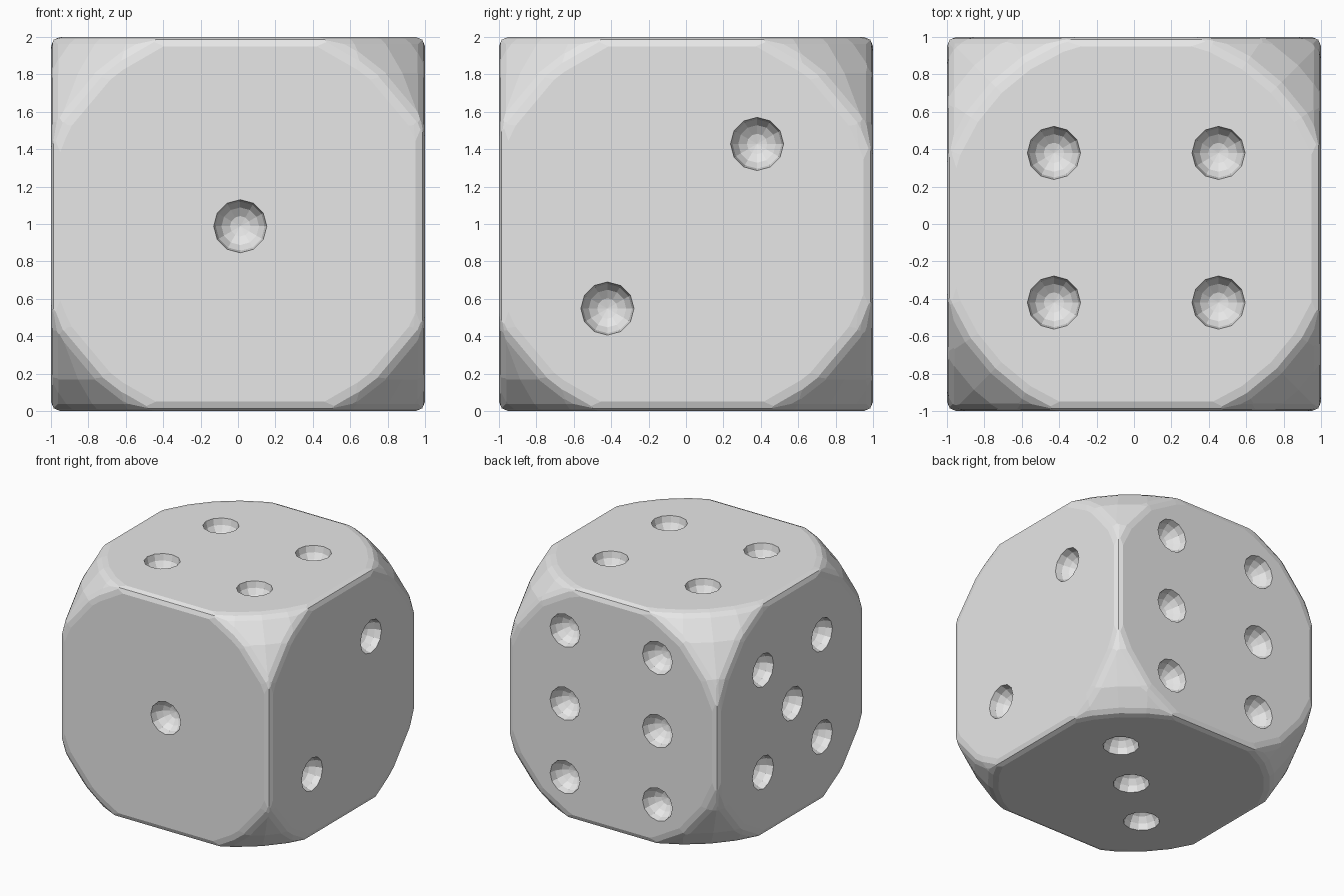
import bpy, bmesh
from mathutils import Vector, Matrix

if "Cube" in bpy.data.objects:
    bpy.data.objects.remove(bpy.data.objects["Cube"], do_unlink=True)

grey = bpy.data.materials.new("plain_grey")
grey.use_nodes = True
grey.diffuse_color = (0.8, 0.8, 0.8, 1)
grey.node_tree.nodes["Principled BSDF"].inputs["Base Color"].default_value = (0.8, 0.8, 0.8, 1)

SHIFT = Vector((0.012, -0.02, -0.012))
BEVEL = 0.05


def make(name, bm):
    mesh = bpy.data.meshes.new(name)
    bm.to_mesh(mesh)
    bm.free()
    mesh.materials.append(grey)
    obj = bpy.data.objects.new(name, mesh)
    bpy.context.collection.objects.link(obj)
    return obj


def slice_off(bm, point, normal):
    """Cut away everything beyond a plane and close the cut."""
    bmesh.ops.bisect_plane(bm, geom=bm.verts[:] + bm.edges[:] + bm.faces[:], dist=1e-5,
                           plane_co=point, plane_no=normal, clear_outer=True)
    bmesh.ops.holes_fill(bm, edges=[e for e in bm.edges if e.is_boundary], sides=0)


def clean_solid(bm):
    """Rebuild a convex solid with flat, merged faces."""
    solid = bmesh.new()
    for v in bm.verts:
        solid.verts.new(v.co)
    bm.free()
    bmesh.ops.remove_doubles(solid, verts=solid.verts[:], dist=1e-4)
    bmesh.ops.convex_hull(solid, input=solid.verts[:])
    loose = [v for v in solid.verts if not v.link_faces]
    bmesh.ops.delete(solid, geom=loose, context='VERTS')
    bmesh.ops.dissolve_limit(solid, angle_limit=0.01, verts=solid.verts[:], edges=solid.edges[:])
    bmesh.ops.recalc_face_normals(solid, faces=solid.faces[:])
    solid.normal_update()
    return solid


# Body: a sphere with six flat sides
body = bmesh.new()
bmesh.ops.create_uvsphere(body, u_segments=32, v_segments=16, radius=1.475,
                          matrix=Matrix.Translation(SHIFT))
for axis in range(3):
    for sign in (-1, 1):
        side = Vector((0, 0, 0))
        side[axis] = sign
        slice_off(body, side, side)
body = clean_solid(body)

# Two-step bevel along every sharp edge
planes = []
for edge in body.edges:
    if edge.is_manifold and edge.calc_face_angle() > 0.5:
        middle = (edge.verts[0].co + edge.verts[1].co) / 2
        n1, n2 = (f.normal.copy() for f in edge.link_faces)
        for a, b in ((n1, n2), (n2, n1)):
            inward = (a * a.dot(b) - b).normalized()
            planes.append((middle + inward * BEVEL, a.slerp(b, 0.25)))
for point, normal in planes:
    slice_off(body, point, normal)
die = make("die_body", clean_solid(body))

# Pips, as centres on each face
A, B = 0.44, 0.40
corners = [(i, j) for i in (-1, 1) for j in (-1, 1)]
pips = [Vector((0, -1, 0))]
pips += [Vector((1, s * B, s * A)) for s in (-1, 1)]
pips += [Vector((s * A, s * B, -1)) for s in (-1, 0, 1)]
pips += [Vector((i * A, j * B, 1)) for i, j in corners]
pips += [Vector((-1, i * B, j * A)) for i, j in corners + [(0, 0)]]
pips += [Vector((i * A, 1, k * 0.63)) for i in (-1, 1) for k in (-1, 0, 1)]

bm = bmesh.new()
for p in pips:
    normal = Vector([c if abs(c) == 1 else 0 for c in p])
    centre = p + Vector([s * (1 - abs(n)) for s, n in zip(SHIFT, normal)])
    turn = normal.to_track_quat('Z', 'Y').to_matrix().to_4x4()
    bmesh.ops.create_uvsphere(bm, u_segments=12, v_segments=8, radius=0.142,
                              matrix=Matrix.Translation(centre) @ turn)
cutter = make("pip_cutter", bm)

# Carve the pips, then discard the cutter
carve = die.modifiers.new("pips", 'BOOLEAN')
carve.operation = 'DIFFERENCE'
carve.solver = 'EXACT'
carve.object = cutter
bpy.context.view_layer.update()
carved = bpy.data.meshes.new_from_object(die.evaluated_get(bpy.context.evaluated_depsgraph_get()))
die.modifiers.clear()
die.data = carved
bpy.data.objects.remove(cutter, do_unlink=True)
die.location.z = 1
